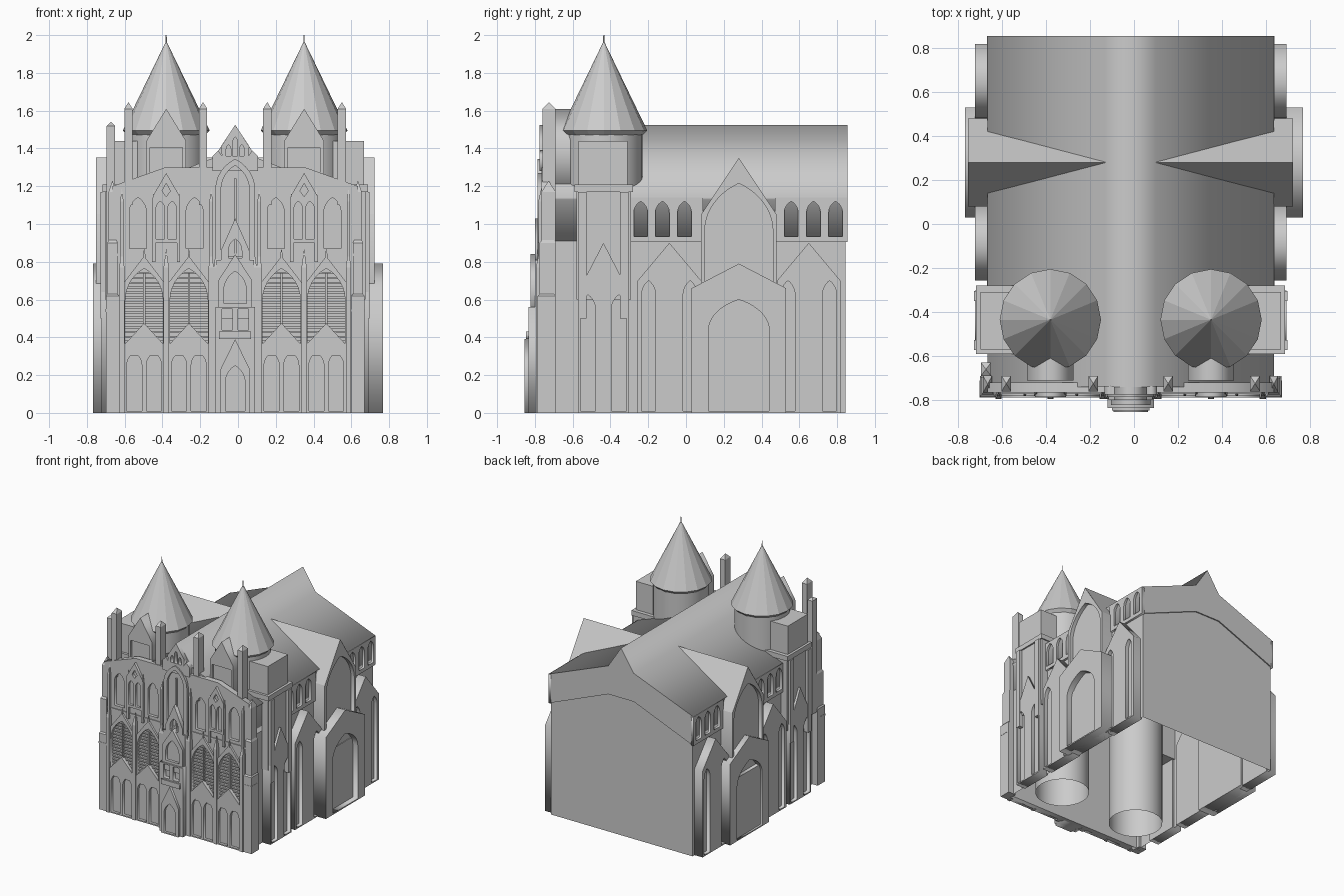
import bpy, bmesh, math
from mathutils import Matrix

if "Cube" in bpy.data.objects:
    bpy.data.objects.remove(bpy.data.objects["Cube"])

CX = -0.015                      # symmetry axis of the building
SIDES = (-1, 1)


def mesh(name, verts, faces):
    me = bpy.data.meshes.new(name)
    me.from_pydata(verts, [], faces)
    bm = bmesh.new()
    bm.from_mesh(me)
    bmesh.ops.recalc_face_normals(bm, faces=bm.faces)
    bm.to_mesh(me)
    bm.free()
    ob = bpy.data.objects.new(name, me)
    bpy.context.collection.objects.link(ob)
    return ob


def box(name, x0, x1, y0, y1, z0, z1, tip=None):
    """Block, with an optional pyramid cap rising to tip."""
    v = [(x, y, z) for z in (z0, z1) for x, y in ((x0, y0), (x1, y0), (x1, y1), (x0, y1))]
    f = [(3, 2, 1, 0)] + [(i, (i + 1) % 4, (i + 1) % 4 + 4, i + 4) for i in range(4)]
    if tip:
        v.append(((x0 + x1) / 2, (y0 + y1) / 2, tip))
        f += [(4 + i, 4 + (i + 1) % 4, 8) for i in range(4)]
    else:
        f.append((4, 5, 6, 7))
    return mesh(name, v, f)


def plate(name, outline, holes, a, b, axis='Y'):
    """Flat profile with holes, extruded between a and b along Y or X."""
    cu = bpy.data.curves.new(name, 'CURVE')
    cu.dimensions, cu.fill_mode, cu.extrude = '2D', 'BOTH', abs(b - a) / 2
    for loop in [outline] + holes:
        sp = cu.splines.new('POLY')
        sp.points.add(len(loop) - 1)
        for p, (x, z) in zip(sp.points, loop):
            p.co = (x, z, 0, 1)
        sp.use_cyclic_u = True
    tmp = bpy.data.objects.new("profile", cu)
    bpy.context.collection.objects.link(tmp)
    me = bpy.data.meshes.new_from_object(tmp.evaluated_get(bpy.context.evaluated_depsgraph_get()))
    bpy.data.objects.remove(tmp)
    m = (a + b) / 2
    if axis == 'Y':
        me.transform(Matrix(((1, 0, 0, 0), (0, 0, -1, m), (0, 1, 0, 0), (0, 0, 0, 1))))
    else:
        me.transform(Matrix(((0, 0, 1, m), (1, 0, 0, 0), (0, 1, 0, 0), (0, 0, 0, 1))))
    me.name = name
    ob = bpy.data.objects.new(name, me)
    bpy.context.collection.objects.link(ob)
    return ob


def arch(c, w, z0, top, rise=None, n=6):
    """Pointed arch outline."""
    r = rise or w * 0.87
    left = []
    for i in range(n + 1):
        t = math.radians(60 * i / n)
        left.append((w / 2 - w * math.cos(t), top - r + r * math.sin(t) / math.sin(math.pi / 3)))
    pts = [(-w / 2, z0)] + left + [(-x, z) for x, z in left[-2::-1]] + [(w / 2, z0)]
    return [(c + x, z) for x, z in pts]


def gable(c, h, z0, eave, peak):
    return [(c - h, z0), (c + h, z0), (c + h, eave), (c, peak), (c - h, eave)]


def rect(x0, x1, z0, z1):
    return [(x0, z0), (x1, z0), (x1, z1), (x0, z1)]


def side_bay(name, s, outline, holes, u0, u1, c=CX, deep=0.03):
    """Wall bay on a long side: solid back and pierced front."""
    plate(name, outline, [], c + s * u0, c + s * (u1 - deep), 'X')
    plate(name + "_front", outline, holes, c + s * (u1 - deep), c + s * u1, 'X')


# Hollow lower body, open underneath
prof = [(-.65, 0), (-.65, .91), (-.13, 1.12), (.1, 1.12), (.62, .91), (.62, 0)]
v = [(x, y, z) for y in (-.73, .845) for x, z in prof]
mesh("lower_walls", v, [(0, 1, 7, 6), (4, 5, 11, 10), (6, 7, 8, 9, 10, 11)])

# Upper band and roof
plate("nave_roof", [(-.65, .91), (-.13, 1.12), (.1, 1.12), (.62, .91), (.62, 1.13), (.635, 1.14),
                    (.1, 1.35), (CX, 1.525), (-.13, 1.35), (-.665, 1.14), (-.65, 1.13)], [], -.74, .855)

for s in SIDES:
    X = lambda u: CX + s * u
    # Clerestory windows
    for y0, y1, cs in ((-.3, .09, (-.24, -.125, -.008)), (.47, .855, (.557, .675, .792))):
        plate("clerestory", rect(y0, y1, .905, 1.14), [arch(c, .073, .935, 1.12, .06) for c in cs],
              X(.63), X(.653), 'X')
    # Side bays
    for c in (-.088, .65):
        side_bay("side_bay", s, gable(c, .168, 0, .7, .9),
                 [arch(c + d, .075, .01, .7, .08) for d in (-.11, .11)], .62, .707)
    side_bay("tower_bay", s, gable(-.437, .135, 0, .64, .9),
             [arch(-.437 + d, .08, .01, .625, .08) for d in (-.082, .082)], .62, .707)
    # Transept: low porch, tall gable and its roof
    side_bay("transept_porch", s, gable(.28, .25, 0, .66, .79),
             [arch(.28, .32, .01, .6, .16, 10)], .62, .768, 0, .05)
    side_bay("transept_gable", s, gable(.28, .2, 0, 1.05, 1.35),
             [arch(.28, .36, .5, 1.215, .25, 10)], .63, .738, CX, .03)
    mesh("transept_roof", [(X(.1), .28, 1.352), (X(.738), .28, 1.352), (X(.738), .08, 1.052),
                           (X(.65), .08, 1.052), (X(.65), .14, 1.142), (X(.738), .48, 1.052),
                           (X(.65), .48, 1.052), (X(.65), .42, 1.142)],
         [(0, 1, 2, 3, 4), (0, 7, 6, 5, 1)])

    # Round tower with faceted spire
    tx = X(.365)
    for nm, seg, r1, r2, z0, z1, cap in (("tower_drum", 32, .205, .205, 0, 1.49, False),
                                         ("spire_eave", 16, .205, .23, 1.47, 1.495, False),
                                         ("spire", 16, .23, 0, 1.495, 1.97, True),
                                         ("spire_finial", 6, .004, .003, 1.95, 2.0, True)):
        bm = bmesh.new()
        bmesh.ops.create_cone(bm, segments=seg, radius1=r1, radius2=r2, depth=z1 - z0, cap_ends=cap,
                              matrix=Matrix.Translation((tx, -.435, (z0 + z1) / 2)))
        me = bpy.data.meshes.new(nm)
        bm.to_mesh(me)
        bm.free()
        if nm == "tower_drum":
            me.shade_smooth()
        bpy.context.collection.objects.link(bpy.data.objects.new(nm, me))

    # Gabled dormer in front and block beside each tower
    g = gable(tx, .105, 1.18, 1.44, 1.61)
    plate("tower_dormer", g, [], -.695, -.43)
    plate("tower_dormer_front", g, [rect(tx - .085, tx + .085, 1.2, 1.405)], -.712, -.695)
    a, b = sorted((X(.45), X(.69)))
    box("tower_side_wall", a, b, -.58, -.29, .6, 1.17)
    a, b = sorted((X(.45), X(.702)))
    box("tower_side_ledge", a, b, -.59, -.28, 1.17, 1.21)
    a, b = sorted((X(.4), X(.682)))
    box("tower_side_block", a, b, -.57, -.31, 1.2, 1.44)
    for y in (-.55, -.327):
        a, b = sorted((X(.63), X(.712)))
        box("tower_buttress", a, b, y - .022, y + .022, .5, 1.17)

    # Tall pinnacles above the facade
    for u in (.17, .565):
        box("tall_pinnacle", X(u) - .022, X(u) + .022, -.76, -.69, 1.1, 1.61, 1.645)
    # Corner buttress in steps
    for w, y0, z, t in ((.035, -.785, .62, .66), (.027, -.775, .9, .96), (.02, -.765, 1.17, 1.23)):
        box("corner_buttress", X(.65) - w, X(.65) + w, y0, -.69, 0, z, t)
    box("corner_ledge", X(.65) - .037, X(.65) + .037, -.787, -.71, .535, .55)

    # Facade buttress strips with pinnacles
    for u in (.1, .127, .365, .6):
        box("facade_buttress", X(u) - .014, X(u) + .014, -.795, -.75, 0, .77, .87)
    for u in (.127, .3, .43, .6):
        box("upper_shaft", X(u) - .009, X(u) + .009, -.782, -.75, .8, 1.12, 1.19)

    # Lower arcade, louvred windows and their gables
    for u in (.245, .482):
        c = X(u)
        plate("lower_arcade", gable(c, .115, 0, .35, .475),
              [arch(c + d, .08, .01, .32) for d in (-.052, .052)], -.787, -.76)
        plate("window_gable", gable(c, .115, .3, .68, .83), [arch(c, .2, .36, .765, .17)], -.78, -.76)
        box("window_finial", c - .006, c + .006, -.782, -.768, .81, .84, .87)
        for i in range(15):
            z = .37 + i * .026
            box("louvre", c - .105, c + .105, -.76, -.742, z, z + .012)
        box("window_mullion", c - .006, c + .006, -.772, -.745, .35, .74)
    # Upper tracery window
    c = X(.365)
    plate("upper_window", gable(c, .07, .9, 1.15, 1.27),
          [arch(c + d, .045, .92, 1.12) for d in (-.031, .031)]
          + [[(c, 1.145), (c + .022, 1.175), (c, 1.215), (c - .022, 1.175)]], -.785, -.76)

# Facade wall with pierced openings
wall = [(-.665, 0), (.635, 0), (.635, 1.2), (.355, 1.3), (-.385, 1.3), (-.665, 1.2)]
openings = []
for s in SIDES:
    openings += [arch(CX + s * u, .2, .36, .765, .17) for u in (.245, .482)]
    openings += [arch(CX + s * u, .09, .87, 1.14) for u in (.215, .515)]
plate("facade_back", wall, [], -.74, -.72)
plate("facade_wall", wall, openings, -.765, -.74)
box("facade_string", -.66, .63, -.772, -.76, .83, .845)
box("corner_pinnacle", -.695, -.65, -.69, -.63, .6, 1.52, 1.54)

# Central portal stack
plate("portal", gable(CX, .078, 0, .23, .39), [arch(CX, .105, .01, .25)], -.855, -.80)
plate("portal_tier", rect(CX - .105, CX + .105, 0, .56),
      [rect(CX - .07, CX - .015, .44, .55), rect(CX + .015, CX + .07, .44, .55)], -.835, -.79)
plate("portal_balcony", rect(CX - .085, CX + .085, .39, .43), [], -.848, -.80)
plate("portal_upper", gable(CX, .09, .5, .70, .84), [arch(CX, .12, .58, .75)], -.822, -.78)
plate("portal_core", rect(CX - .1, CX + .1, 0, .81), [], -.80, -.75)
plate("portal_spire_gable", gable(CX, .075, .8, .86, 1.03), [arch(CX, .07, .82, .92)], -.80, -.76)
plate("central_arch", arch(CX, .21, .8, 1.345, .16), [arch(CX, .15, .83, 1.31, .13)], -.785, -.76)
box("central_mullion", CX - .007, CX + .007, -.775, -.76, .83, 1.24)

# Open belfry gable at the centre top
plate("belfry_gable", [(CX - .12, 1.28), (CX + .12, 1.28), (CX + .12, 1.36), (CX + .09, 1.39), (CX + .07, 1.36),
                       (CX + .075, 1.41), (CX, 1.525), (CX - .075, 1.41), (CX - .07, 1.36), (CX - .09, 1.39),
                       (CX - .12, 1.36)],
      [arch(CX + d, .026, 1.36, t, .03) for d, t in ((-.035, 1.42), (0, 1.46), (.035, 1.42))], -.775, -.735)
